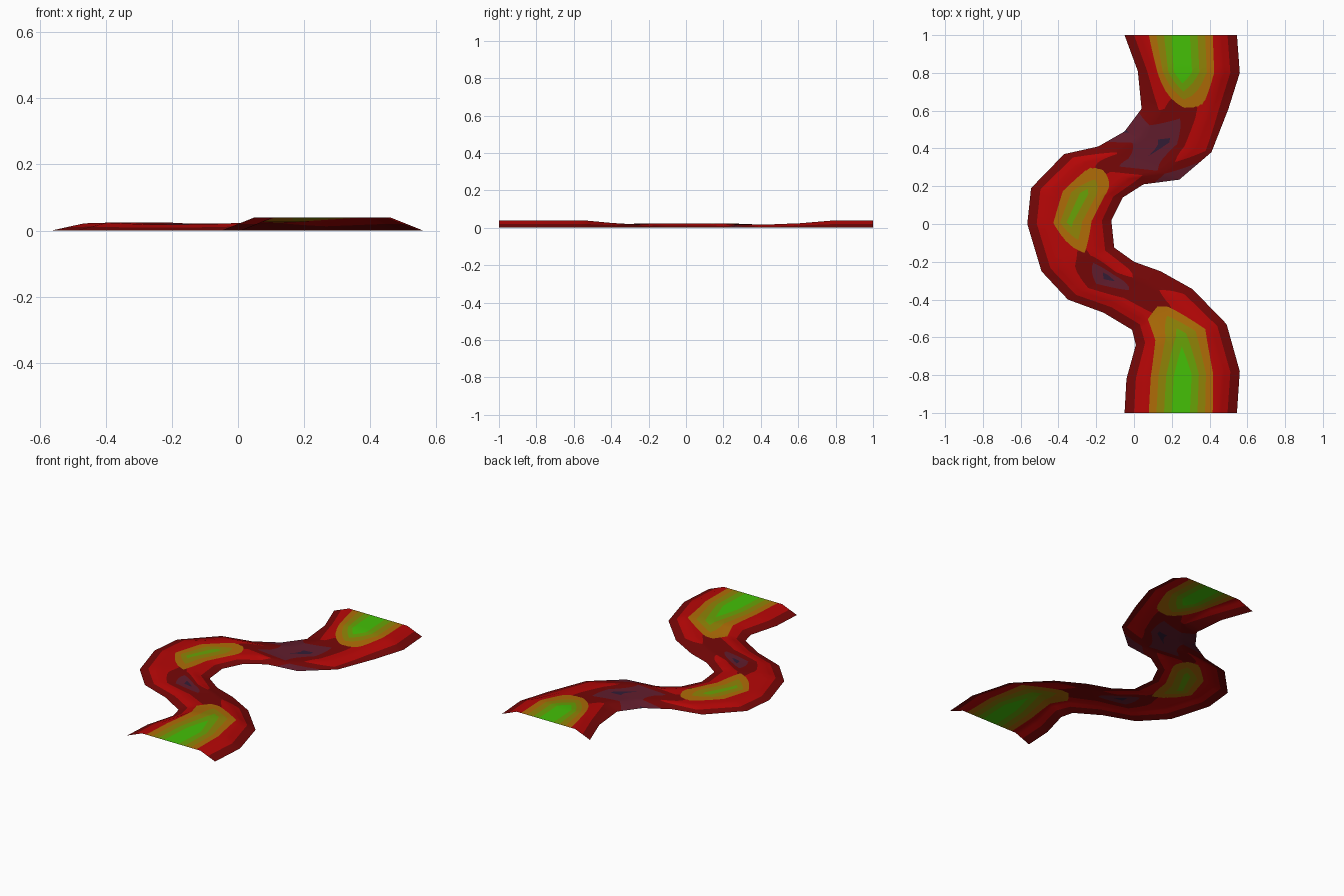
import bpy
import bmesh
from mathutils import Vector

default_cube = bpy.data.objects.get("Cube")
if default_cube:
    bpy.data.objects.remove(default_cube, do_unlink=True)

BANK_WIDTH = 0.1

# Flat colours: four ground bands, then four growth bands
GROUND_COLOURS = [
    ("dark purple", (.032, .012, .036)),
    ("plum", (.12, .012, .026)),
    ("dark red", (.18, .002, .002)),
    ("red", (.47, .002, .002)),
]
GROWTH_COLOURS = [
    ("burnt orange", (.43, .15, .002)),
    ("olive", (.28, .23, .002)),
    ("moss green", (.14, .36, .002)),
    ("bright green", (.058, .53, .002)),
]

# Outline of the winding strip, from front to back
LEFT_EDGE = [(-.05, -1), (-.04, -.82), (.01, -.64), (-.01, -.56), (-.16, -.47),
             (-.35, -.4), (-.49, -.25), (-.565, 0), (-.545, .19), (-.37, .37),
             (-.19, .41), (-.05, .49), (.04, .61), (.02, .81), (-.05, 1)]
RIGHT_EDGE = [(.545, -1), (.56, -.78), (.49, -.53), (.31, -.345), (.14, -.25),
              (0, -.2), (-.105, -.125), (-.12, .02), (-.06, .14), (.05, .21),
              (.24, .235), (.41, .38), (.5, .61), (.56, .8), (.545, 1)]

# Cross-sections whose middle sits off the centre line
MIDDLE_SHIFT = {5: .6, 6: .62, 8: .58, 13: .43}

# Height of the flat top at each cross-section
TOP_HEIGHT = [.04, .04, .04, .026, .02, .018, .024, .022, .022, .021,
              .016, .016, .024, .04, .04]

# Ground band at outer edge, shoulder, middle, shoulder, outer edge
PLAIN = (2, 3, 3, 3, 2)
GROUND = [
    PLAIN,
    PLAIN,
    PLAIN,
    (2, 3, 2, 3, 2),
    (2, 3, 1.7, 2.1, 2),
    (2, 3, 0, 3, 2),
    (2, 3, 2.2, 3, 2),
    PLAIN,
    PLAIN,
    (2, 3, 2.2, 3.2, 1.9),
    (2, 2.6, .6, 1.7, .5),
    (.4, .8, .3, 3.6, 2),
    (1.7, 2.6, 2, 3, 2),
    PLAIN,
    PLAIN,
]

# Growth level at shoulder, middle, shoulder; bare where it is negative
BARE = (-2, -2, -2)
GROWTH = [
    (-.2, 4.7, -.2),
    (-.2, 4.7, -.6),
    (.4, 3, .2),
    (.5, 1, -.6),
    BARE,
    BARE,
    (-1, .2, -.5),
    (-.6, 2.9, .4),
    (-1, 3, .6),
    (.4, .4, -.5),
    BARE,
    BARE,
    (-1, .4, .3),
    (.4, 4.9, -.4),
    (-.2, 4.7, -.2),
]


def make_material(name, colour):
    material = bpy.data.materials.new(name)
    material.use_nodes = True
    rgba = (*colour, 1)
    material.diffuse_color = rgba
    shader = next(n for n in material.node_tree.nodes if n.type == 'BSDF_PRINCIPLED')
    shader.inputs["Base Color"].default_value = rgba
    shader.inputs["Roughness"].default_value = 1
    return material


def cross_section(left, right, middle):
    """Plan positions of edge, shoulder, middle, shoulder and edge."""
    a, b = Vector(left), Vector(right)
    step = (b - a).normalized() * BANK_WIDTH
    return [a, a + step, a.lerp(b, middle), b - step, b]


def lift_to(bm, layer):
    for vert in bm.verts:
        vert.co.z = vert[layer]


def cut_bands(bm, layer, count):
    """Cut clean borders halfway between the whole levels of a layer."""
    lift_to(bm, layer)
    for index in range(count):
        bmesh.ops.bisect_plane(
            bm, geom=bm.verts[:] + bm.edges[:] + bm.faces[:], dist=0.00001,
            plane_co=(0, 0, index + 0.5), plane_no=(0, 0, 1))


def face_band(face, layer):
    return round(sum(v[layer] for v in face.verts) / len(face.verts))


# Sheet of cross-sections joined by quads, carrying its levels in layers
bm = bmesh.new()
for layer_name in ("height", "ground", "growth"):
    bm.verts.layers.float.new(layer_name)
height, ground, growth = bm.verts.layers.float.values()
rows = []
for i, (left, right) in enumerate(zip(LEFT_EDGE, RIGHT_EDGE)):
    points = cross_section(left, right, MIDDLE_SHIFT.get(i, .5))
    tops = (0, *[TOP_HEIGHT[i]] * 3, 0)
    greens = (-2, *GROWTH[i], -2)
    row = []
    for point, top, soil, green in zip(points, tops, GROUND[i], greens):
        vert = bm.verts.new((point.x, point.y, top))
        vert[height], vert[ground], vert[growth] = top, soil, green
        row.append(vert)
    rows.append(row)
for near, far in zip(rows, rows[1:]):
    for c in range(len(near) - 1):
        bm.faces.new((near[c], near[c + 1], far[c + 1], far[c]))

# Refine the sheet and cut it along every colour border
bmesh.ops.subdivide_edges(bm, edges=bm.edges[:], cuts=4, use_grid_fill=True)
bmesh.ops.triangulate(bm, faces=bm.faces[:])
cut_bands(bm, ground, len(GROUND_COLOURS) - 1)
cut_bands(bm, growth, len(GROWTH_COLOURS))

# Growth covers the ground wherever it rises above the first border
last_ground = len(GROUND_COLOURS) - 1
for face in bm.faces:
    green = min(face_band(face, growth), len(GROWTH_COLOURS))
    soil = max(0, min(face_band(face, ground), last_ground))
    face.material_index = last_ground + green if green > 0 else soil

# Settle the sheet to its real height
lift_to(bm, height)
for layer_name in ("height", "ground", "growth"):
    layers = bm.verts.layers.float
    layers.remove(layers[layer_name])
bm.normal_update()

mesh = bpy.data.meshes.new("winding_path")
bm.to_mesh(mesh)
bm.free()
for name, colour in GROUND_COLOURS + GROWTH_COLOURS:
    mesh.materials.append(make_material(name, colour))
path = bpy.data.objects.new("winding_path", mesh)
bpy.context.collection.objects.link(path)

# Soft shading across the gentle banks
bpy.context.view_layer.objects.active = path
path.select_set(True)
bpy.ops.object.shade_smooth_by_angle()
